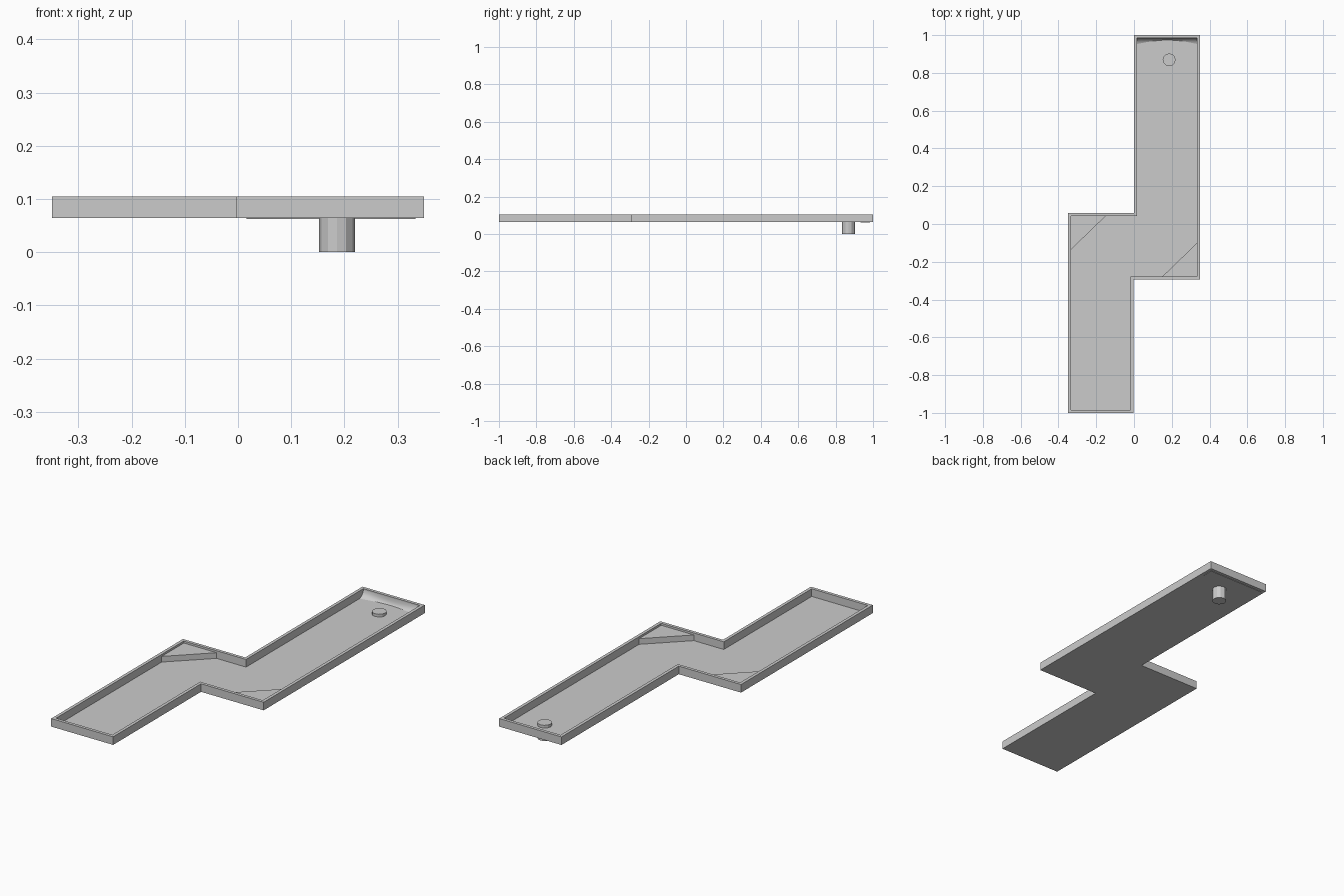
import bpy, bmesh, math
from mathutils import Vector

if "Cube" in bpy.data.objects:
    bpy.data.objects.remove(bpy.data.objects["Cube"])

Z0, FLOOR, BLOCK, TOP = 0.064, 0.066, 0.095, 0.105
WALL = 0.016


def finish(name, bm):
    bmesh.ops.recalc_face_normals(bm, faces=bm.faces)
    mesh = bpy.data.meshes.new(name)
    bm.to_mesh(mesh)
    bm.free()
    ob = bpy.data.objects.new(name, mesh)
    bpy.context.collection.objects.link(ob)
    return ob


def prism(name, pts, z0, z1):
    bm = bmesh.new()
    face = bm.faces.new([bm.verts.new((x, y, z0)) for x, y in pts])
    ext = bmesh.ops.extrude_face_region(bm, geom=[face], use_keep_orig=True)
    top = [v for v in ext["geom"] if isinstance(v, bmesh.types.BMVert)]
    bmesh.ops.translate(bm, verts=top, vec=(0, 0, z1 - z0))
    return finish(name, bm)


def inset(pts, t):
    # right-angled outline, counter-clockwise
    out = []
    for i, p in enumerate(pts):
        a = (Vector(p) - Vector(pts[i - 1])).normalized()
        b = (Vector(pts[(i + 1) % len(pts)]) - Vector(p)).normalized()
        out.append((p[0] - (a.y + b.y) * t, p[1] + (a.x + b.x) * t))
    return out


outer = [(-0.35, -1), (-0.002, -1), (-0.002, -0.294), (0.35, -0.294),
         (0.35, 1), (0, 1), (0, 0.058), (-0.35, 0.058)]
inner = inset(outer, WALL)

# Floor of the dog-leg lane
prism("lane_floor", inner, Z0, FLOOR)

# Border wall running round the whole lane
bm = bmesh.new()
loops = [[bm.verts.new((x, y, z)) for x, y in pts]
         for pts, z in ((outer, Z0), (outer, TOP), (inner, TOP), (inner, Z0))]
n = len(outer)
for k in range(4):
    a, b = loops[k], loops[(k + 1) % 4]
    for i in range(n):
        j = (i + 1) % n
        bm.faces.new((a[i], a[j], b[j], b[i]))
finish("border_wall", bm)

# Triangular deflectors in the two outer corners
for name, (x, y), s in (("corner_deflector_left", inner[7], 1),
                        ("corner_deflector_right", inner[3], -1)):
    prism(name, [(x, y), (x, y - s * 0.178), (x + s * 0.184, y)], FLOOR, BLOCK)

# Cup cylinder under and through the floor
bm = bmesh.new()
bmesh.ops.create_cone(bm, cap_ends=True, segments=12, radius1=0.034,
                      radius2=0.034, depth=0.08)
bmesh.ops.translate(bm, verts=bm.verts, vec=(0.186, 0.869, 0.04))
cup = finish("cup", bm)

# Curved bank at the end of the lane
bm = bmesh.new()
xa, xb, yb, N, M = 0.016, 0.334, 0.984, 14, 5
rows = []
for i in range(N + 1):
    u = i / N
    x = xa + (xb - xa) * u
    y0 = 0.93 + 0.036 * math.sin(math.pi * u)
    row = []
    for j in range(M + 1):
        t = math.pi / 2 * j / M
        row.append(bm.verts.new((x, y0 + (yb - y0) * math.sin(t),
                                 0.062 + 0.037 * (1 - math.cos(t)))))
    row.append(bm.verts.new((x, yb, 0.062)))
    rows.append(row)
for a, b in zip(rows, rows[1:]):
    for j in range(M + 2):
        k = (j + 1) % (M + 2)
        bm.faces.new((a[j], b[j], b[k], a[k]))
bm.faces.new(rows[0])
bm.faces.new(rows[-1])
bank = finish("end_bank", bm)

bpy.ops.object.select_all(action='DESELECT')
bank.select_set(True)
bpy.context.view_layer.objects.active = bank
bpy.ops.object.shade_smooth_by_angle(angle=math.radians(35))
